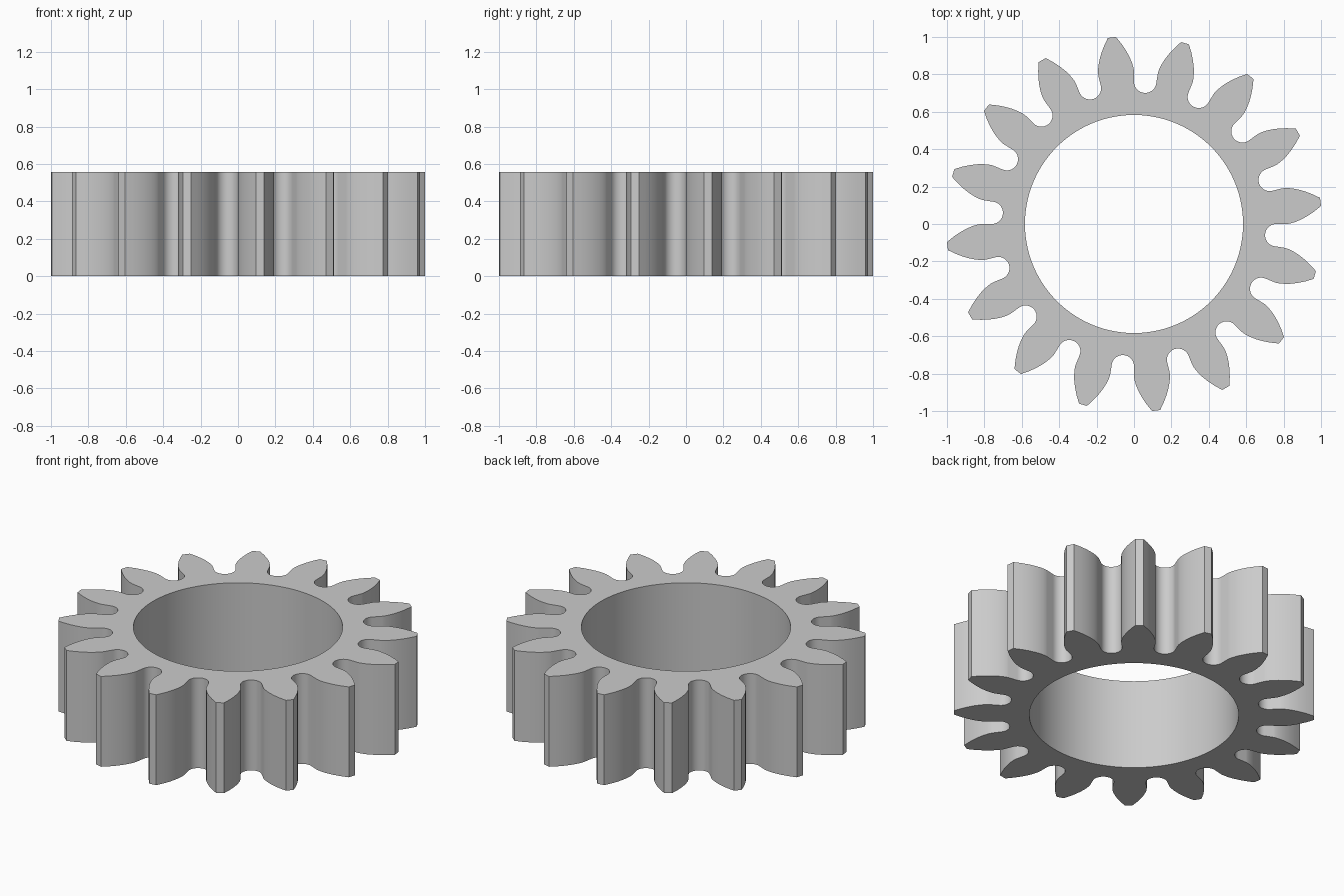
import bpy, bmesh
from math import pi, sin, cos, tan, acos, atan2, hypot, radians

if "Cube" in bpy.data.objects:
    bpy.data.objects.remove(bpy.data.objects["Cube"])

TEETH = 16
TIP, BASE, ROOT, BORE = 1.0046, 0.815, 0.703, 0.583   # radii
HEIGHT = 0.556
PHASE = radians(6.75)      # angle of the first tooth
FLANK = 0.118              # half angle of a tooth at the base circle
HALF = pi / TEETH

# Half tooth as (radius, angle from tooth centre): rounded root, then involute flank
gap = HALF - FLANK
centre = ROOT / (1 - sin(gap))
fillet = centre - ROOT
half = []
for i in range(8):
    t = (pi / 2 - gap) * i / 7
    x, y = centre - fillet * cos(t), fillet * sin(t)
    half.append((hypot(x, y), -HALF + atan2(y, x)))
for i in range(8):
    r = BASE + (TIP - BASE) * (i / 7) ** 1.5
    a = acos(min(1, BASE / r))
    half.append((r, -FLANK + tan(a) - a))
tooth = half + [(r, -a) for r, a in reversed(half[1:])]

# Full outline, and a matching ring of points for the bore
outline = []
for k in range(TEETH):
    for r, a in tooth:
        ang = PHASE + 2 * HALF * k + a
        outline.append((r * cos(ang), r * sin(ang)))
n = len(outline)
start = PHASE - HALF
bore = [(BORE * cos(start + 2 * pi * i / n), BORE * sin(start + 2 * pi * i / n))
        for i in range(n)]

# Gear body: four rings joined into top, bottom, toothed wall and bore wall
bm = bmesh.new()
rings = [[bm.verts.new((x, y, z)) for x, y in pts]
         for pts, z in ((outline, 0), (outline, HEIGHT), (bore, HEIGHT), (bore, 0))]
for j in range(4):
    a, b = rings[j], rings[(j + 1) % 4]
    for i in range(n):
        m = (i + 1) % n
        bm.faces.new((a[i], a[m], b[m], b[i]))
bmesh.ops.recalc_face_normals(bm, faces=bm.faces)
mesh = bpy.data.meshes.new("spur_gear")
bm.to_mesh(mesh)
bm.free()
gear = bpy.data.objects.new("spur_gear", mesh)
bpy.context.collection.objects.link(gear)

# Smooth flanks and bore, sharp rims and tooth tips
bpy.context.view_layer.objects.active = gear
gear.select_set(True)
bpy.ops.object.shade_smooth_by_angle(angle=radians(30))
